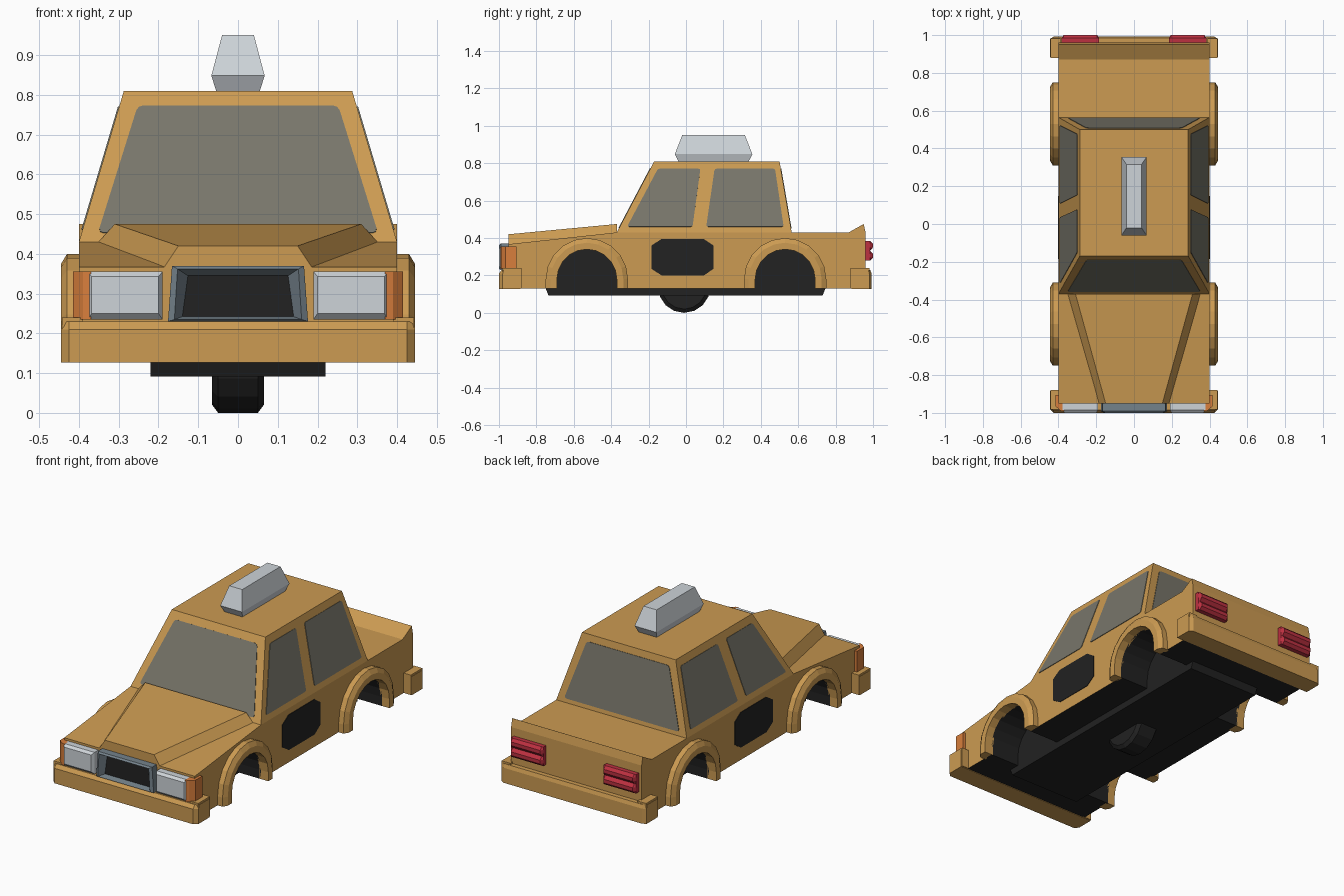
import bpy, bmesh, math
from mathutils import Vector

if "Cube" in bpy.data.objects:
    bpy.data.objects.remove(bpy.data.objects["Cube"])


def material(name, r, g, b):
    lin = lambda c: ((c / 255 + 0.055) / 1.055) ** 2.4
    m = bpy.data.materials.new(name)
    m.diffuse_color = (lin(r), lin(g), lin(b), 1)
    m.use_nodes = True
    m.node_tree.nodes["Principled BSDF"].inputs["Base Color"].default_value = m.diffuse_color
    return m


PAINT = material("ochre paint", 204, 155, 82)
GLASS = material("window grey", 120, 118, 106)
BLACK = material("black", 34, 34, 34)
LIGHT = material("pale grey", 205, 211, 216)
SLATE = material("slate grey", 116, 130, 139)
ORANGE = material("orange", 216, 126, 60)
RED = material("red", 188, 48, 64)


def finish(name, bm, *mats):
    bmesh.ops.recalc_face_normals(bm, faces=bm.faces)
    me = bpy.data.meshes.new(name)
    bm.to_mesh(me)
    bm.free()
    for m in mats:
        me.materials.append(m)
    ob = bpy.data.objects.new(name, me)
    bpy.context.collection.objects.link(ob)
    return ob


def loft(name, rings, *mats, last_mat=0):
    """Skin a list of point rings and cap both ends."""
    bm = bmesh.new()
    vs = [[bm.verts.new(p) for p in ring] for ring in rings]
    n = len(vs[0])
    for a, b in zip(vs, vs[1:]):
        for i in range(n):
            j = (i + 1) % n
            bm.faces.new((a[i], a[j], b[j], b[i]))
    bm.faces.new(vs[0])
    bm.faces.new(vs[-1]).material_index = last_mat
    return finish(name, bm, *mats)


def across(profile, x):
    return [(x, y, z) for y, z in profile]


def rect_z(x, y0, y1, z):
    return [(-x, y0, z), (x, y0, z), (x, y1, z), (-x, y1, z)]


def rect_y(x0, x1, z0, z1, y):
    return [(x0, y, z0), (x1, y, z0), (x1, y, z1), (x0, y, z1)]


def plate(name, pts, outward, mat, round_by=0.0):
    """Thin plate lying on a surface, with cut corners."""
    bm = bmesh.new()
    face = bm.faces.new([bm.verts.new(p) for p in pts])
    if round_by:
        bmesh.ops.bevel(bm, geom=bm.verts[:], offset=round_by, segments=2,
                        affect='VERTICES', profile=0.5)
    bm.faces.ensure_lookup_table()
    face = bm.faces[0]
    face.normal_update()
    n = face.normal.copy()
    if n.dot(Vector(outward)) < 0:
        n.negate()
    for v in bm.verts:
        v.co -= n * 0.003
    ext = bmesh.ops.extrude_face_region(bm, geom=[face])
    for v in ext["geom"]:
        if isinstance(v, bmesh.types.BMVert):
            v.co += n * 0.006
    return finish(name, bm, mat)


ARCHES = (-0.53, 0.53)
STEPS = 10


def arch(c, r):
    """Wheel opening outline in (y, z), from rear to front."""
    arc = [(c + r * math.cos(math.pi * i / STEPS), 0.18 + r * math.sin(math.pi * i / STEPS))
           for i in range(STEPS + 1)]
    return [(c + r, 0.13)] + arc + [(c - r, 0.13)]


# Lower body: side profile with wheel openings, pulled across the width
profile = [(-0.95, 0.13), (-0.95, 0.367), (-0.37, 0.43), (0.87, 0.43), (0.95, 0.475),
           (0.96, 0.43), (0.96, 0.13)] + arch(0.53, 0.16) + arch(-0.53, 0.16)
body = loft("lower_body", [across(profile, -0.4), across(profile, 0.4)], PAINT, BLACK)
for f in body.data.polygons:
    if abs(f.normal.x) < 0.5 and f.center.z < 0.345 and abs(f.center.y) < 0.9:
        f.material_index = 1

# Raised hood
loft("hood", [
    [(-0.19, -0.95, 0.36), (-0.15, -0.95, 0.42), (0.15, -0.95, 0.42), (0.19, -0.95, 0.36)],
    [(-0.355, -0.37, 0.425), (-0.31, -0.37, 0.475), (0.31, -0.37, 0.475), (0.355, -0.37, 0.425)],
], PAINT)

# Cabin
loft("cabin", [rect_z(0.4, -0.37, 0.565, 0.43), rect_z(0.287, -0.17, 0.5, 0.81)], PAINT)


def cab(z):
    """Half width, front y and rear y of the cabin at height z."""
    t = (z - 0.43) / 0.38
    return 0.4 - 0.113 * t, -0.37 + 0.2 * t, 0.565 - 0.065 * t


# Windshield and rear window
Z0, Z1 = 0.452, 0.772
for name, k, s in (("windshield", 1, -1), ("rear_window", 2, 1)):
    lo, hi = cab(Z0)[k], cab(Z1)[k]
    plate(name, [(-0.352, lo, Z0), (0.352, lo, Z0), (0.252, hi, Z1), (-0.252, hi, Z1)],
          (0, s, 0), GLASS, 0.014)

# Side windows and door panels
for side, s in (("right", 1), ("left", -1)):
    lo, hi = s * cab(0.46)[0], s * cab(0.77)[0]
    for name, a, b, c, d in (("front", -0.315, 0.035, 0.077, -0.15),
                             ("rear", 0.108, 0.522, 0.476, 0.153)):
        plate(f"{side}_{name}_side_window",
              [(lo, a, 0.46), (lo, b, 0.46), (hi, c, 0.77), (hi, d, 0.77)],
              (s, 0, 0), GLASS, 0.01)
    octagon = [(-0.185, 0.235), (-0.13, 0.2), (0.095, 0.2), (0.147, 0.235),
               (0.147, 0.36), (0.095, 0.395), (-0.13, 0.395), (-0.185, 0.36)]
    plate(f"{side}_door_panel", across(octagon, s * 0.4), (s, 0, 0), BLACK)

    # Wheel arch flares
    for end, c in zip(("front", "rear"), ARCHES):
        section = [(0.39, 0.16), (0.39, 0.22), (0.43, 0.22), (0.445, 0.195), (0.445, 0.16)]
        outlines = [(x, arch(c, r)) for x, r in section]
        rings = [[(s * x, *o[i]) for x, o in outlines] for i in range(STEPS + 3)]
        loft(f"{side}_{end}_arch_flare", rings, PAINT)

    # Headlight lens and wrap-around turn signal
    a, b = sorted((s * 0.19, s * 0.378))
    loft(f"{side}_headlight", [rect_y(a, b, 0.235, 0.355, -0.94),
                               rect_y(a, b, 0.235, 0.355, -0.985),
                               rect_y(a + 0.01, b - 0.01, 0.25, 0.343, -1.0)], LIGHT)
    loft(f"{side}_turn_signal", [
        [(s * x, y, z) for x, y in ((0.37, -0.905), (0.37, -0.992), (0.39, -0.988),
                                    (0.415, -0.965), (0.415, -0.905))]
        for z in (0.235, 0.355)], ORANGE)

    # Ribbed tail light
    ribs = [(0.95, 0.28), (0.985, 0.28), (1.0, 0.295), (1.0, 0.315), (0.984, 0.332),
            (1.0, 0.35), (1.0, 0.37), (0.985, 0.385), (0.95, 0.385)]
    inner = [(min(y, 0.985), z) for y, z in ribs]
    loft(f"{side}_tail_light", [across(inner, s * 0.185), across(ribs, s * 0.195),
                                across(ribs, s * 0.373), across(inner, s * 0.383)], RED)

# Bumpers with raised end blocks
for name, e, tip in (("front", -1, 1.0), ("rear", 1, 0.992)):
    full = [(e * 0.885, 0.127), (e * tip, 0.127), (e * tip, 0.21), (e * 0.985, 0.23), (e * 0.885, 0.23)]
    end = [(e * 0.885, 0.127), (e * 0.98, 0.127), (e * 0.98, 0.21), (e * 0.975, 0.23), (e * 0.885, 0.23)]
    loft(f"{name}_bumper", [across(end, -0.445), across(full, -0.425),
                            across(full, 0.425), across(end, 0.445)], PAINT)
    for side, s in (("right", 1), ("left", -1)):
        block = [(e * 0.88, 0.13), (e * 0.982, 0.13), (e * 0.982, 0.24), (e * 0.88, 0.24)]
        loft(f"{name}_bumper_{side}_end", [across(block, s * 0.39), across(block, s * 0.443)], PAINT)


# Grille: slate frame around a black recess
def trapezoid(xb, xt, zb, zt, y):
    return [(-xb, y, zb), (xb, y, zb), (xt, y, zt), (-xt, y, zt)]


loft("grille", [trapezoid(0.176, 0.166, 0.23, 0.37, -0.94),
                trapezoid(0.176, 0.166, 0.23, 0.37, -0.99),
                trapezoid(0.16, 0.152, 0.235, 0.362, -1.0),
                trapezoid(0.14, 0.126, 0.242, 0.345, -0.965)], SLATE, BLACK, last_mat=1)

# Roof sign
loft("roof_sign", [rect_z(0.055, -0.04, 0.335, 0.81), rect_z(0.067, -0.06, 0.355, 0.848),
                   rect_z(0.04, -0.02, 0.315, 0.95)], LIGHT)

# Chassis spine between the wheel wells
loft("chassis", [rect_z(0.22, -0.735, 0.73, 0.092), rect_z(0.22, -0.75, 0.745, 0.13),
                 rect_z(0.22, -0.75, 0.745, 0.36)], BLACK)


# Round drum under the chassis
def disc(x, r):
    return [(x, -0.01 + r * math.sin(math.tau * i / 16), 0.14 - r * math.cos(math.tau * i / 16))
            for i in range(16)]


loft("underside_drum", [disc(-0.065, 0.12), disc(-0.05, 0.14), disc(0.05, 0.14), disc(0.065, 0.12)], BLACK)
